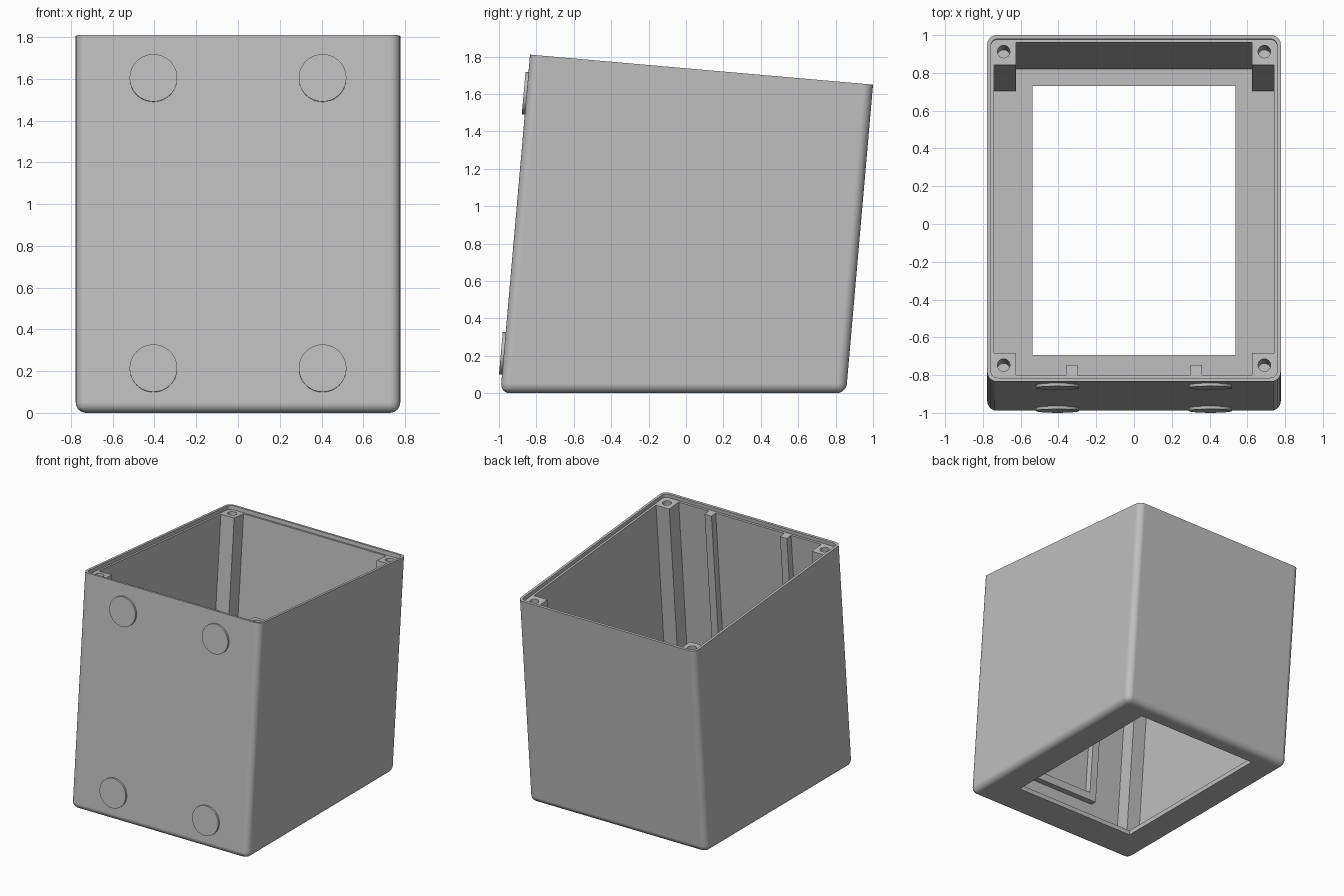
import bpy, bmesh, math
from mathutils import Vector, Matrix

if "Cube" in bpy.data.objects:
    bpy.data.objects.remove(bpy.data.objects["Cube"], do_unlink=True)

TILT = math.radians(5)
S, C = math.sin(TILT), math.cos(TILT)
HALF_W, LENGTH = 0.777, 1.841      # half width and length of the slanted rim
WALL, LIP, LIP_DEPTH = 0.037, 0.02, 0.03
FRONT_Y, TOP_Z = -0.834, 1.81      # front edge of the rim

grey = bpy.data.materials.new("plain_grey")
grey.use_nodes = True
grey.diffuse_color = (0.52, 0.52, 0.52, 1)
grey.node_tree.nodes["Principled BSDF"].inputs["Base Color"].default_value = (0.52, 0.52, 0.52, 1)


def place(x, v, w):
    """Point v along the rim from the front and w below the rim plane."""
    return Vector((x, FRONT_Y + v * C - w * S, TOP_Z - v * S - w * C))


def depth_to(z, v):
    return (TOP_Z - v * S - z) / C


def finish(name, bm):
    bmesh.ops.recalc_face_normals(bm, faces=bm.faces)
    mesh = bpy.data.meshes.new(name)
    bm.to_mesh(mesh)
    bm.free()
    mesh.materials.append(grey)
    obj = bpy.data.objects.new(name, mesh)
    bpy.context.scene.collection.objects.link(obj)
    return obj


def prism(name, x, v, top, bottom=None, floor=0, radius=0, round_base=False):
    """Leaning block; ends at depth 'bottom', or at the level height 'floor'."""
    bm = bmesh.new()
    corners = [(x[0], v[0]), (x[1], v[0]), (x[1], v[1]), (x[0], v[1])]
    upper = [bm.verts.new(place(a, b, top)) for a, b in corners]
    lower = [bm.verts.new(place(a, b, depth_to(floor, b) if bottom is None else bottom))
             for a, b in corners]
    bm.faces.new(upper)
    base = bm.faces.new(lower[::-1])
    for i in range(4):
        j = (i + 1) % 4
        bm.faces.new((upper[i], lower[i], lower[j], upper[j]))
    if radius:
        edges = [bm.edges.get((a, b)) for a, b in zip(upper, lower)]
        if round_base:
            edges += list(base.edges)
        bmesh.ops.bevel(bm, geom=edges, offset=radius, segments=6, profile=0.5,
                        affect='EDGES')
    return finish(name, bm)


def disc(name, centre, radius, height, angle):
    bm = bmesh.new()
    bmesh.ops.create_cone(bm, cap_ends=True, segments=48, radius1=radius,
                          radius2=radius, depth=height)
    bm.transform(Matrix.Translation(centre) @ Matrix.Rotation(angle, 4, 'X'))
    return finish(name, bm)


def combine(target, tool, operation):
    mod = target.modifiers.new("combine", 'BOOLEAN')
    mod.operation, mod.object, mod.solver = operation, tool, 'EXACT'
    bpy.context.view_layer.objects.active = target
    bpy.ops.object.modifier_apply(modifier=mod.name)
    bpy.data.objects.remove(tool, do_unlink=True)


def smooth(obj):
    bpy.ops.object.select_all(action='DESELECT')
    obj.select_set(True)
    bpy.context.view_layer.objects.active = obj
    bpy.ops.object.shade_smooth_by_angle(angle=math.radians(35))
    mod = obj.modifiers.new("even_normals", 'WEIGHTED_NORMAL')
    mod.keep_sharp = True


# Hollow leaning shell with a level base
shell = prism("box_shell", (-HALF_W, HALF_W), (0, LENGTH), 0, radius=0.05, round_base=True)
inner = HALF_W - WALL
combine(shell, prism("cavity", (-inner, inner), (WALL, LENGTH - WALL), -0.1, floor=WALL),
        'DIFFERENCE')

# Corner posts, rails and the bar joining the rails
embed = 0.01
for side in (-1, 1):
    xs = sorted((side * 0.624, side * (inner + embed)))
    for v in ((WALL - embed, 0.155), (LENGTH - 0.155, LENGTH - WALL + embed)):
        combine(shell, prism("corner_post", xs, v, 0.01, floor=WALL - embed), 'UNION')
    xs = sorted((side * 0.30, side * 0.36))
    combine(shell, prism("rail", xs, (WALL - embed, 0.09), 0.01, bottom=1.51), 'UNION')
combine(shell, prism("rail_bar", (-0.33, 0.33), (WALL - embed, 0.09), 1.45, bottom=1.51),
        'UNION')

# Recess inside the rim
edge = HALF_W - LIP
combine(shell, prism("lip_recess", (-edge, edge), (LIP, LENGTH - LIP), -0.1,
                     bottom=LIP_DEPTH, radius=0.035), 'DIFFERENCE')

# Screw holes in the posts
for x in (-0.69, 0.69):
    for v in (0.09, LENGTH - 0.085):
        combine(shell, disc("screw_hole", place(x, v, 0.1), 0.033, 0.4, -TILT), 'DIFFERENCE')

# Rectangular opening in the base
bm = bmesh.new()
bmesh.ops.create_cube(bm, size=1)
bm.transform(Matrix.Translation((0, 0.019, 0)) @ Matrix.Diagonal((1.074, 1.423, 0.3, 1)))
combine(shell, finish("base_opening", bm), 'DIFFERENCE')
smooth(shell)

# Round pads on the front face
for x, side in ((-0.405, "right"), (0.405, "left")):
    for z, level in ((0.213, "lower"), (1.603, "upper")):
        centre = place(x, -0.003, depth_to(z, 0))
        smooth(disc(f"{level}_{side}_pad", centre, 0.114, 0.026, math.pi / 2 - TILT))
